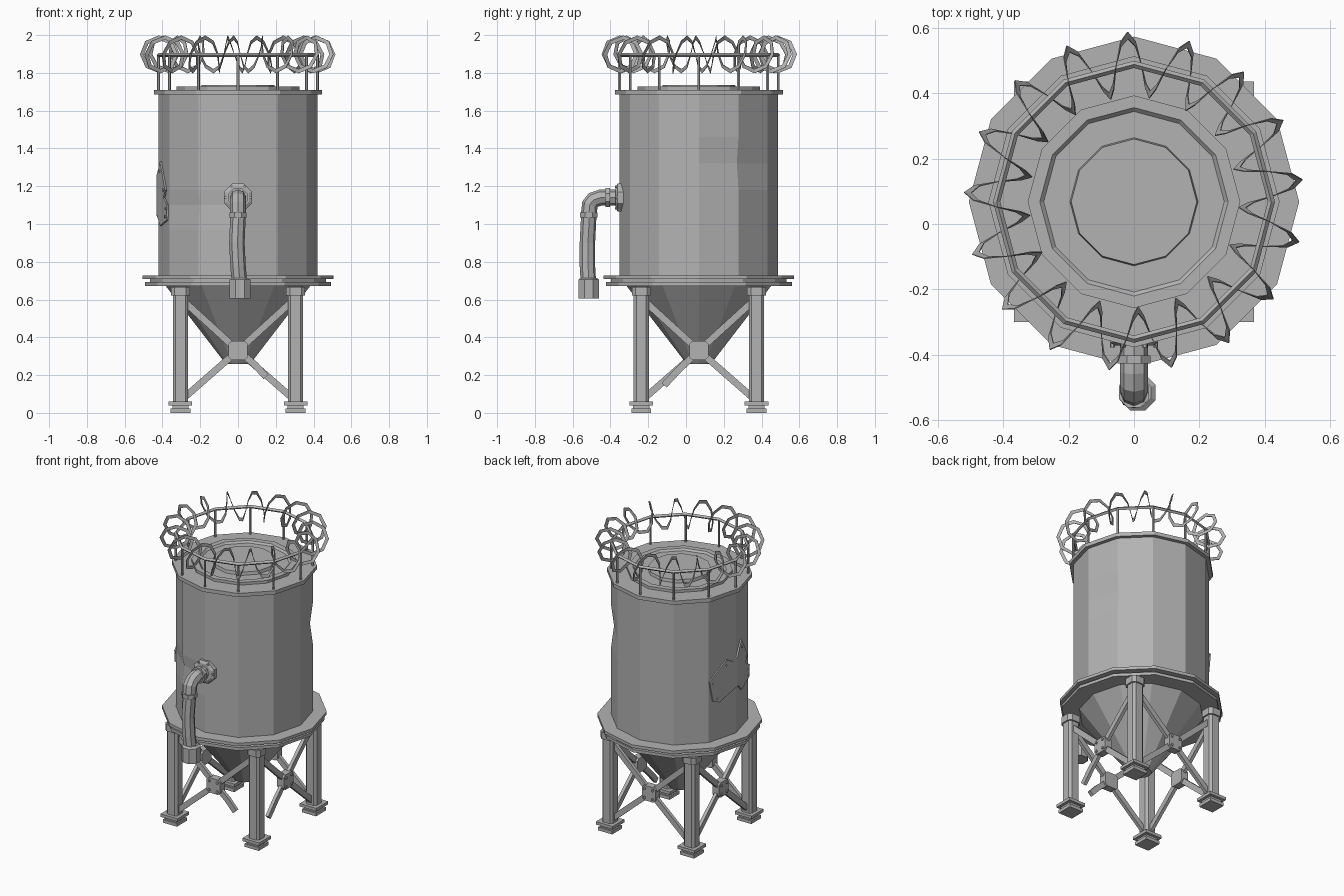
import bpy, bmesh
from math import sin, cos, pi, radians, atan2, hypot
from mathutils import Matrix, Vector

if "Cube" in bpy.data.objects:
    bpy.data.objects.remove(bpy.data.objects["Cube"])

AXIS = Vector((0, 0.068, 0))      # the tank axis
TANK_R = 0.42

grey = bpy.data.materials.new("plain grey metal")
grey.use_nodes = True
grey.diffuse_color = (0.45, 0.45, 0.45, 1)
grey.node_tree.nodes["Principled BSDF"].inputs["Base Color"].default_value = (0.45, 0.45, 0.45, 1)


def link(name, data):
    obj = bpy.data.objects.new(name, data)
    data.materials.append(grey)
    obj.location = AXIS
    bpy.context.collection.objects.link(obj)
    return obj


def from_bmesh(name, bm, matrix=Matrix()):
    bm.transform(matrix)
    bmesh.ops.recalc_face_normals(bm, faces=bm.faces)
    mesh = bpy.data.meshes.new(name)
    bm.to_mesh(mesh)
    bm.free()
    return link(name, mesh)


def polar(r, degrees, z):
    a = radians(degrees)
    return Vector((r * cos(a), r * sin(a), z))


def lathe(name, profile, sides=12, matrix=Matrix(), start=0, dents=()):
    """Turn (radius, height) pairs into a faceted closed solid."""
    bm = bmesh.new()
    rings = [[bm.verts.new(polar(r, start + 360 * i / sides, z)) for i in range(sides)]
             for r, z in profile]
    for low, high in zip(rings, rings[1:]):
        for i in range(sides):
            j = (i + 1) % sides
            bm.faces.new((low[i], low[j], high[j], high[i]))
    bm.faces.new(rings[0][::-1])
    bm.faces.new(rings[-1])
    for ring, side, depth in dents:
        v = rings[ring][side].co
        v.xy *= 1 - depth / v.xy.length
    return from_bmesh(name, bm, matrix)


def box(name, size, matrix, bevel=0):
    bm = bmesh.new()
    bmesh.ops.create_cube(bm, size=1, matrix=Matrix.Diagonal((*size, 1)))
    if bevel:
        upright = [e for e in bm.edges if abs(e.verts[0].co.z - e.verts[1].co.z) > size[2] / 2]
        bmesh.ops.bevel(bm, geom=upright, offset=bevel, segments=1, affect='EDGES')
    return from_bmesh(name, bm, matrix)


def tube(name, points, radius, closed=False, resolution=2):
    curve = bpy.data.curves.new(name, 'CURVE')
    curve.dimensions = '3D'
    curve.bevel_depth = radius
    curve.bevel_resolution = resolution
    curve.use_fill_caps = True
    spline = curve.splines.new('POLY')
    spline.points.add(len(points) - 1)
    for p, co in zip(spline.points, points):
        p.co = (*co, 1)
    spline.use_cyclic_u = closed
    spline.use_smooth = False
    return link(name, curve)


def move(x, y, z):
    return Matrix.Translation((x, y, z))


# Tank shell with two shallow dents, rim and stepped lid
heights = (0.72, 0.97, 1.1, 1.18, 1.32, 1.46, 1.69)
lathe("tank_shell", [(TANK_R, z) for z in heights], dents=((4, 1, 0.018), (2, 8, 0.015)))
lathe("tank_rim", [(0.445, 1.685), (0.445, 1.71)])
lathe("tank_lid", [(0.325, 1.705), (0.325, 1.728), (0.288, 1.728), (0.276, 1.716),
                   (0.196, 1.716), (0.192, 1.736)])

# Base flange and hopper
lathe("base_flange", [(0.46, 0.672), (0.492, 0.672), (0.492, 0.692), (0.465, 0.692),
                      (0.465, 0.708), (0.505, 0.708), (0.505, 0.728), (0.42, 0.728)])
lathe("hopper", [(0.065, 0.26), (0.385, 0.675)])

# Legs with stepped feet and head collars
LEG = 0.305
for sx in (-1, 1):
    for sy in (-1, 1):
        at = move(sx * LEG, sy * LEG, 0)
        box("leg", (0.08, 0.08, 0.62), at @ move(0, 0, 0.36), bevel=0.014)
        box("leg_collar", (0.1, 0.1, 0.045), at @ move(0, 0, 0.645), bevel=0.02)
        for side, low, high in ((0.105, 0, 0.022), (0.085, 0.022, 0.04), (0.125, 0.04, 0.06)):
            box("foot_plate", (side, side, high - low), at @ move(0, 0, (low + high) / 2))

# Cross braces with bolted gussets; the front and +x sides each have one broken arm
HUB = (0, 0.33)
for k in range(4):
    face = Matrix.Rotation(k * pi / 2, 4, 'Z') @ move(0, -LEG, 0)
    arms = [[HUB, (sx * 0.28, z)] for sx in (-1, 1) for z in (0.585, 0.085)]
    if k == 0:
        arms[3] = [HUB, (0.09, 0.255), (0.145, 0.195)]
    elif k == 1:
        arms[1] = [HUB, (-0.11, 0.225), (-0.18, 0.15)]
    for arm in arms:
        for (x0, z0), (x1, z1) in zip(arm, arm[1:]):
            turn = Matrix.Rotation(-atan2(z1 - z0, x1 - x0), 4, 'Y')
            box("brace", (hypot(x1 - x0, z1 - z0) + 0.01, 0.022, 0.036),
                face @ move((x0 + x1) / 2, 0, (z0 + z1) / 2) @ turn)
    box("gusset", (0.1, 0.1, 0.05),
        face @ move(0, 0, HUB[1]) @ Matrix.Rotation(pi / 2, 4, 'X'), bevel=0.015)
    for sx in (-1, 1):
        for sz in (-1, 1):
            lathe("gusset_bolt", [(0.009, 0.02), (0.009, 0.032)], 6,
                  face @ move(sx * 0.03, 0, HUB[1] + sz * 0.03) @ Matrix.Rotation(pi / 2, 4, 'X'))

# Outlet pipe: wall flange, elbow, sagging downpipe and end sleeve
PIPE_Y, PIPE_Z = -0.583, 1.14
out = move(0, 0, PIPE_Z) @ Matrix.Rotation(pi / 2, 4, 'X')
lathe("pipe_wall_flange", [(0.08, 0.395), (0.08, 0.43), (0.062, 0.44)], 8, out, 22.5)
lathe("pipe_collar", [(0.054, 0.47), (0.054, 0.495)], 8, out, 22.5)
for i in range(6):
    lathe("pipe_flange_bolt", [(0.008, 0.425), (0.008, 0.445)], 6,
          out @ move(*polar(0.066, 60 * i, 0)))
tube("pipe_elbow", [(0, -0.4, PIPE_Z), (0, -0.52, PIPE_Z), (0, -0.557, 1.128),
                    (0, -0.577, 1.104), (0, PIPE_Y, 1.04)], 0.043)
lathe("elbow_collar", [(0.05, 1.035), (0.05, 1.06)], 8, move(0, PIPE_Y, 0), 22.5)
tube("downpipe", [(0, PIPE_Y, 1.04), (-0.006, -0.59, 0.9), (0, -0.59, 0.78),
                  (0.01, PIPE_Y, 0.66)], 0.041)
lathe("pipe_sleeve", [(0.06, 0.605), (0.06, 0.705), (0.045, 0.715)], 8,
      move(0.011, PIPE_Y, 0), 22.5)

# Top railing
RAIL_Z = 1.895
corners = [polar(TANK_R, 30 * i, RAIL_Z) for i in range(12)]
tube("top_rail", corners, 0.011, closed=True, resolution=0)
for c in corners:
    lathe("rail_post", [(0.008, 1.7), (0.008, RAIL_Z)], 6, move(c.x, c.y, 0))

# Coiled flat ribbon wound round the railing
TURNS, STEPS = 17, 8
bm = bmesh.new()
pairs = []
for i in range(TURNS * STEPS):
    around = 71 + 360 * i / (TURNS * STEPS)
    twist = 2 * pi * i / STEPS
    pairs.append([bm.verts.new(polar(TANK_R + r * cos(twist), around, 1.898 + r * sin(twist)))
                  for r in (0.078, 0.1)])
for a, b in zip(pairs, pairs[1:] + pairs[:1]):
    bm.faces.new((a[0], a[1], b[1], b[0]))
coil = from_bmesh("ribbon_coil", bm)
solid = coil.modifiers.new("thickness", 'SOLIDIFY')
solid.thickness = 0.003
solid.offset = 0


# Torn patch sheet bent over the tank corner on the -x side
def on_shell(u, z, lift):
    """Distance u along the two facets beside the -x corner."""
    slope = radians(15)
    r = TANK_R + lift
    return Vector((-r + abs(u) * sin(slope), -u * cos(slope), z))


outline = ((-31, 1.14), (-27, 1.0), (-20, 0.98), (1, 1.05), (10, 0.99), (29, 1.02),
           (30, 1.1), (20, 1.14), (25, 1.18), (10, 1.33), (-4, 1.22), (-12, 1.25))
ARC = TANK_R * radians(1) * 0.98
bm = bmesh.new()
bm.faces.new([bm.verts.new((a * ARC, 0, z)) for a, z in outline])
bmesh.ops.bisect_plane(bm, geom=bm.verts[:] + bm.edges[:] + bm.faces[:],
                       plane_co=(0, 0, 0), plane_no=(1, 0, 0))
for v in bm.verts:
    v.co = on_shell(v.co.x, v.co.z, 0.008)
patch = from_bmesh("patch_sheet", bm)
solid = patch.modifiers.new("thickness", 'SOLIDIFY')
solid.thickness = 0.009
solid.offset = 0
for a, z in ((-27, 1.12), (-22, 1.01), (-12, 1.21), (10, 1.28), (21, 1.18), (27, 1.08), (26, 1.04)):
    tilt = Matrix.Rotation(radians(15 if a > 0 else -15), 4, 'Z') @ Matrix.Rotation(-pi / 2, 4, 'Y')
    lathe("patch_rivet", [(0.007, 0), (0.007, 0.01)], 6,
          Matrix.Translation(on_shell(a * ARC, z, 0.008)) @ tilt)
